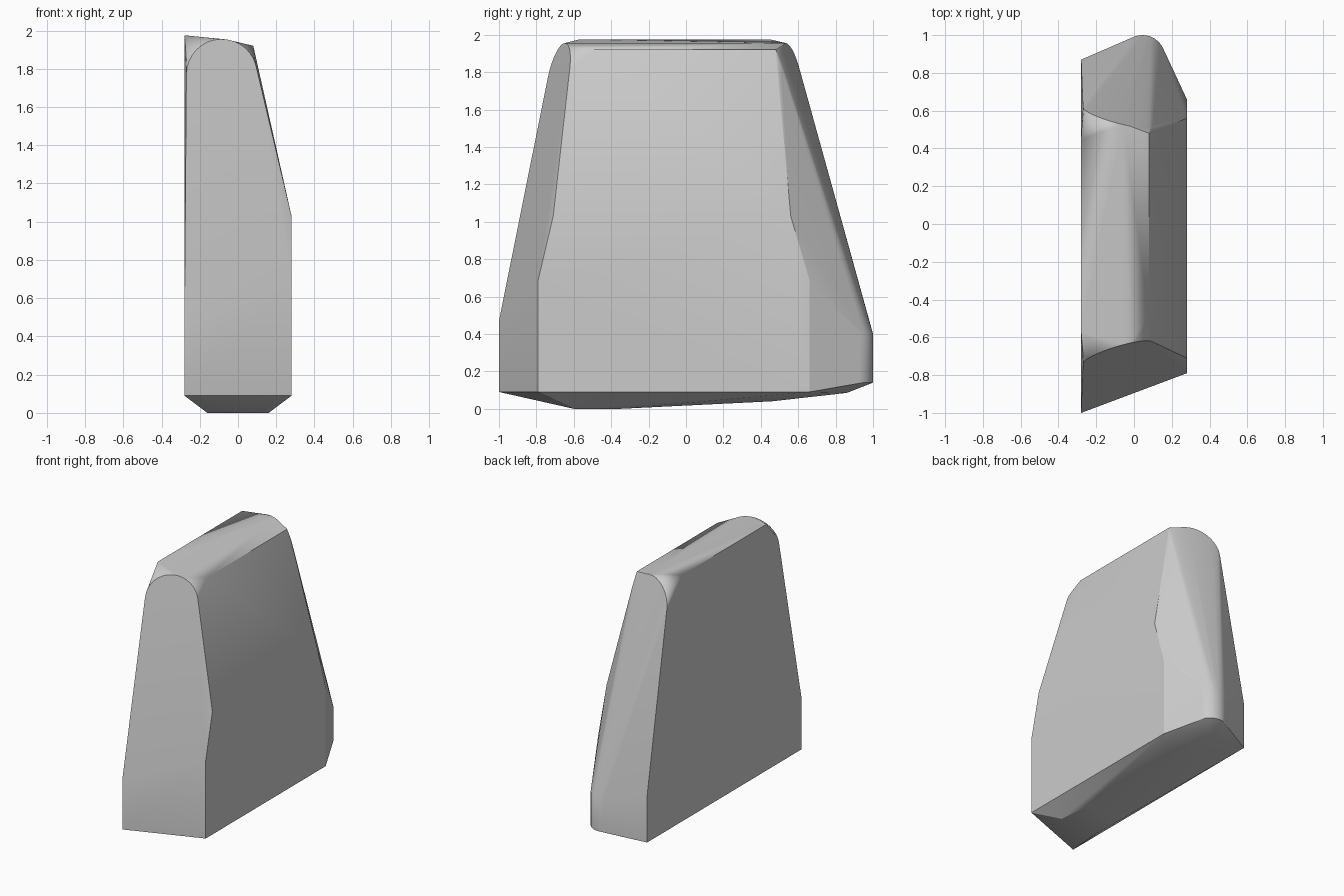
import bpy, bmesh
from math import radians, sin, cos

cube = bpy.data.objects.get("Cube")
if cube:
    bpy.data.objects.remove(cube, do_unlink=True)

HALF = 0.28          # half thickness of the slab
RIM = 0.09           # height of the lower rim
points = []


def arch(foot_y, skew, lean, steps=16):
    """Rounded top of an end face, lying on a skewed and leaning plane."""
    cx, cz, r = -0.085, 1.77, 0.185
    for i in range(steps + 1):
        a = radians(5 + 175 * i / steps)
        x, z = cx + r * cos(a), cz + r * sin(a)
        points.append((x, foot_y + skew * (x - cx) + lean * (z - cz), z))


# Front end: skewed upright wall, then a leaning face up to the arch
points += [(-HALF, -1, RIM), (-HALF, -1, 0.47),
           (HALF, -0.79, RIM), (HALF, -0.79, 0.69), (HALF, -0.71, 1.03)]
arch(-0.684, 0.296, 0.2)

# Back end: wall with a rounded nose, drawn in to the arch
points += [(-HALF, 0.87, RIM), (-HALF, 0.87, 0.45),
           (HALF, 0.66, RIM), (HALF, 0.66, 0.69), (HALF, 0.56, 1.03)]
for i in range(9):
    a = radians(25 + 88 * i / 8)
    x, y = 0.045 + 0.12 * cos(a), 0.88 + 0.12 * sin(a)
    points += [(x, y, 0.14), (x, y, 0.4)]
arch(0.57, -0.26, -0.2)

# Sloping top
points += [(-HALF, -0.57, 1.975), (-HALF, 0.45, 1.975),
           (0.08, -0.49, 1.92), (0.08, 0.48, 1.92)]

# Tapered underside, rising towards the back
points += [(-0.16, -0.6, 0), (0.16, -0.6, 0), (-0.14, -0.35, 0), (0.14, -0.35, 0),
           (0.05, 0.46, 0.04), (0.03, 0.86, 0.085)]

# Skin the outline with one convex shell
bm = bmesh.new()
for p in points:
    bm.verts.new(p)
hull = bmesh.ops.convex_hull(bm, input=bm.verts[:])
loose = {g for g in hull["geom_interior"] + hull["geom_unused"]
         if isinstance(g, bmesh.types.BMVert)}
bmesh.ops.delete(bm, geom=list(loose), context="VERTS")
bmesh.ops.dissolve_limit(bm, angle_limit=radians(1), verts=bm.verts[:], edges=bm.edges[:])
bmesh.ops.recalc_face_normals(bm, faces=bm.faces[:])
mesh = bpy.data.meshes.new("tapered_block")
bm.to_mesh(mesh)
bm.free()

block = bpy.data.objects.new("tapered_block", mesh)
bpy.context.collection.objects.link(block)

# Plain grey finish
grey = bpy.data.materials.new("plain_grey")
grey.use_nodes = True
color = (0.6, 0.6, 0.6, 1)
grey.diffuse_color = color
grey.node_tree.nodes["Principled BSDF"].inputs["Base Color"].default_value = color
mesh.materials.append(grey)

# Soft shading across shallow folds, crisp at the corners
bpy.ops.object.select_all(action="DESELECT")
block.select_set(True)
bpy.context.view_layer.objects.active = block
bpy.ops.object.shade_smooth_by_angle(angle=radians(20))
soften = block.modifiers.new("flat_face_normals", "WEIGHTED_NORMAL")
soften.keep_sharp = True
